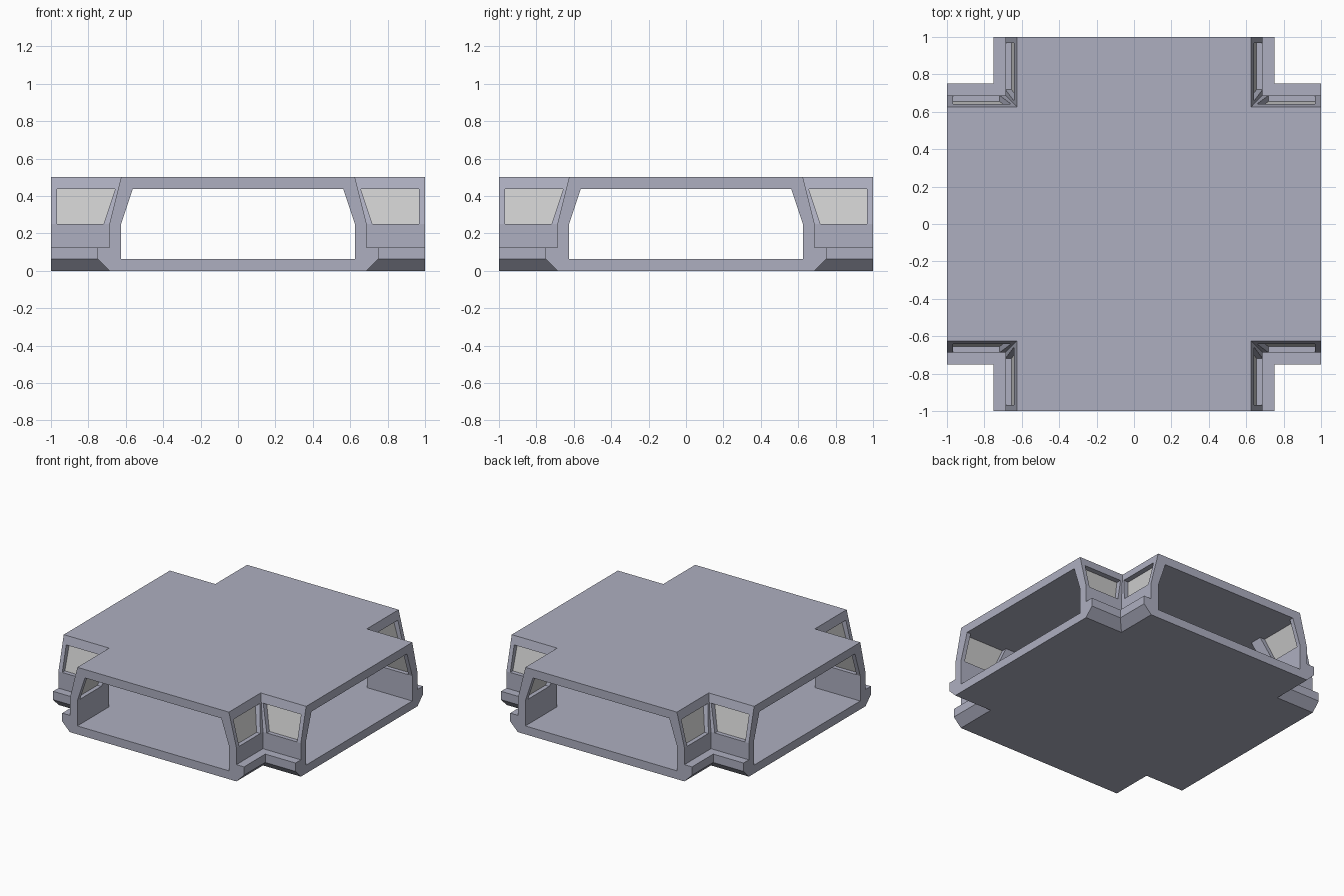
import bpy, bmesh
from mathutils import Matrix, Vector

if "Cube" in bpy.data.objects:
    bpy.data.objects.remove(bpy.data.objects["Cube"])

# Half cross-sections as (distance from corridor axis, height)
OUTER = [(.6875, 0), (.75, .0625), (.75, .125), (.6875, .125),
         (.6875, .25), (.640625, .4375), (.625, .5)]
INNER = [(.625, .0625), (.625, .25), (.5625, .4375)]
GLASS = [(.65625, .25), (.6016, .4375)]
WIN_END, WIN_LOW, WIN_HIGH = .96875, .71875, .65625


def spin(k, x, y, z):
    return Matrix.Rotation(k * 1.5707963267948966, 3, 'Z') @ Vector((x, y, z))


def cross_ring(bm, d, z):
    """Twelve-point plus-shaped outline at height z."""
    return [bm.verts.new(spin(k, x, y, z)) for k in range(4)
            for x, y in ((1, d), (d, d), (d, 1))]


def window_points(k, swap, low, high):
    """Window corners on a sloping wall: end low, corner low, corner high, end high."""
    pts = [(WIN_END, *low), (WIN_LOW, *low), (WIN_HIGH, *high), (WIN_END, *high)]
    return [spin(k, y, x, z) if swap else spin(k, x, y, z) for x, y, z in pts]


def add_skin(bm, profile, window_row):
    """Walls, floor and roof of one skin; returns its rings and window loops."""
    rings = [cross_ring(bm, d, z) for d, z in profile]
    loops = []
    for i in range(len(profile) - 1):
        lo, hi = rings[i], rings[i + 1]
        for k in range(4):
            for swap in (0, 1):
                end, mid = 3 * k + 2 * swap, 3 * k + 1
                if i != window_row:
                    bm.faces.new((lo[end], lo[mid], hi[mid], hi[end]))
                    continue
                w = [bm.verts.new(p) for p in
                     window_points(k, swap, profile[i], profile[i + 1])]
                bm.faces.new((lo[end], w[0], w[3], hi[end]))
                bm.faces.new((w[1], lo[mid], hi[mid], w[2]))
                loops.append(w)
    bm.faces.new(rings[0])
    bm.faces.new(rings[-1])
    return rings, loops


def finish(bm, name, color):
    mesh = bpy.data.meshes.new(name)
    bm.to_mesh(mesh)
    bm.free()
    obj = bpy.data.objects.new(name, mesh)
    bpy.context.collection.objects.link(obj)
    mat = bpy.data.materials.new(name + "_material")
    mat.diffuse_color = color
    mat.use_nodes = True
    mat.node_tree.nodes["Principled BSDF"].inputs["Base Color"].default_value = mat.diffuse_color
    mesh.materials.append(mat)


# Corridor crossing: outer and inner skins
bm = bmesh.new()
out, out_win = add_skin(bm, OUTER, 4)
inn, inn_win = add_skin(bm, INNER, 1)

# Window reveals through the wall
for a, b in zip(out_win, inn_win):
    for i in range(4):
        j = (i + 1) % 4
        bm.faces.new((a[i], a[j], b[j], b[i]))

# Flat frames around the four open ends
for k in range(4):
    p, q = 3 * k + 2, (3 * k + 3) % 12
    for s in (p, q):
        bm.faces.new([r[s] for r in out] + [r[s] for r in reversed(inn)])
    for o, n in ((out[0], inn[0]), (out[-1], inn[-1])):
        bm.faces.new((o[p], o[q], n[q], n[p]))
bmesh.ops.recalc_face_normals(bm, faces=bm.faces[:])
finish(bm, "corridor_crossing", (.42, .43, .53, 1))

# Window panes set halfway into the walls
bm = bmesh.new()
for k in range(4):
    for swap in (0, 1):
        pts = window_points(k, swap, *GLASS)
        if not swap:
            pts.reverse()
        face = bm.faces.new([bm.verts.new(p) for p in pts])
        face.normal_update()
        # Face the pane outward, toward the notch between the arms
        if face.normal.dot(spin(k, 1, 1, 0)) < 0:
            face.normal_flip()
finish(bm, "window_panes", (.8, .8, .78, 1))
